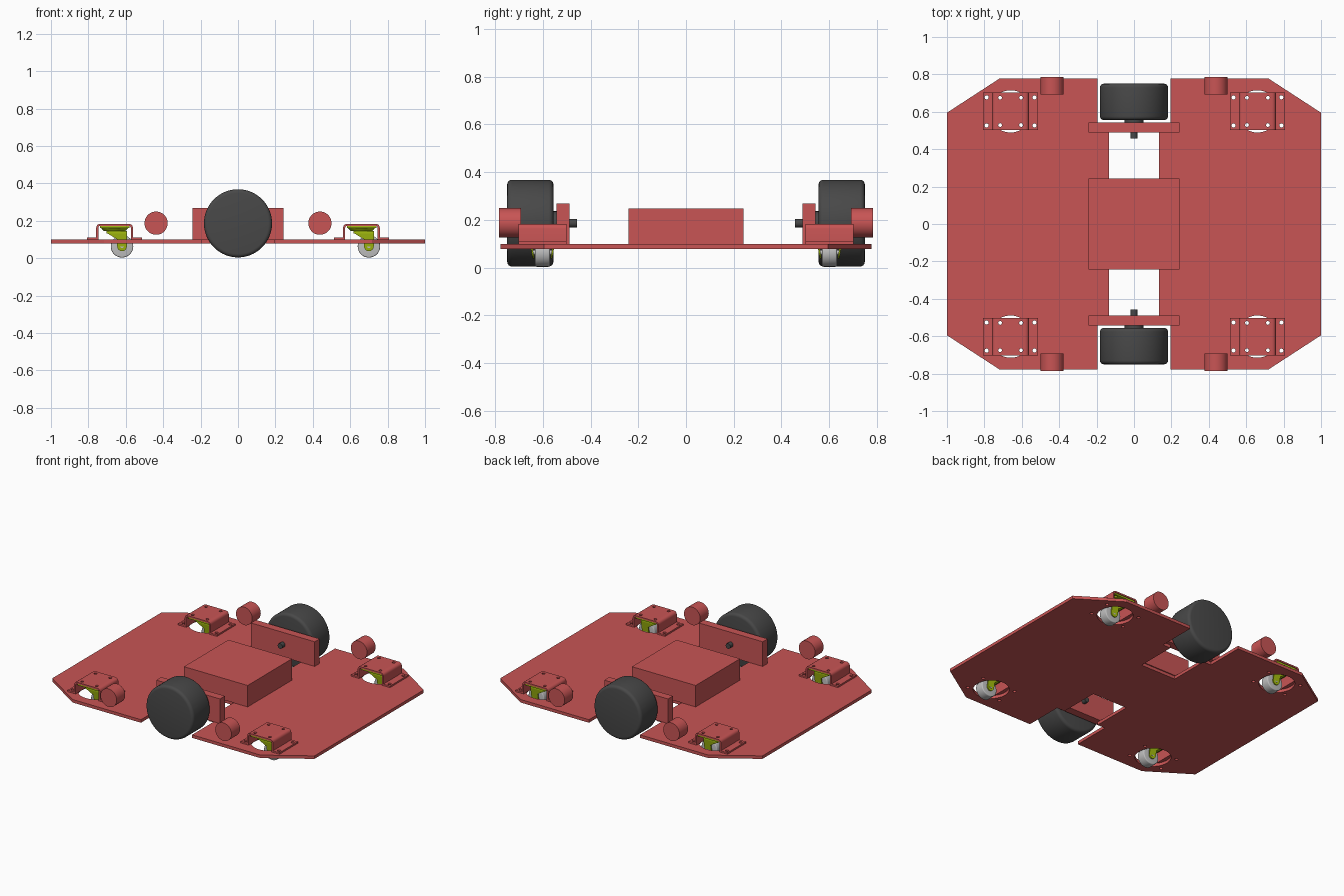
import bpy, bmesh, math
from mathutils import Vector

cube = bpy.data.objects.get("Cube")
if cube:
    bpy.data.objects.remove(cube, do_unlink=True)


def material(name, r, g, b):
    m = bpy.data.materials.new(name)
    m.use_nodes = True
    m.diffuse_color = (r, g, b, 1)
    m.node_tree.nodes["Principled BSDF"].inputs["Base Color"].default_value = (r, g, b, 1)
    return m


RED = material("red", 0.58, 0.09, 0.09)
BLACK = material("dark rubber", 0.065, 0.065, 0.065)
GREY = material("light grey", 0.52, 0.52, 0.52)
LIME = material("lime green", 0.38, 0.52, 0.005)


def finish(name, bm, mat, smooth=False):
    bmesh.ops.recalc_face_normals(bm, faces=bm.faces)
    me = bpy.data.meshes.new(name)
    bm.to_mesh(me)
    bm.free()
    ob = bpy.data.objects.new(name, me)
    bpy.context.collection.objects.link(ob)
    if mat:
        me.materials.append(mat)
    if smooth:
        select(ob)
        bpy.ops.object.shade_smooth_by_angle(angle=math.radians(35))
    return ob


def select(ob):
    bpy.ops.object.select_all(action="DESELECT")
    ob.select_set(True)
    bpy.context.view_layer.objects.active = ob


def prism(pts, axis, lo, hi):
    """Extrude a 2D outline along y (outline in xz) or z (outline in xy)."""
    bm = bmesh.new()
    place = (lambda a, b: (a, lo, b)) if axis == "y" else (lambda a, b: (a, b, lo))
    face = bm.faces.new([bm.verts.new(place(a, b)) for a, b in pts])
    step = Vector((0, hi - lo, 0)) if axis == "y" else Vector((0, 0, hi - lo))
    new = bmesh.ops.extrude_face_region(bm, geom=[face])["geom"]
    bmesh.ops.translate(bm, vec=step, verts=[v for v in new if isinstance(v, bmesh.types.BMVert)])
    return bm


def circle(cx, cy, r, n=32):
    return [(cx + r * math.cos(math.tau * i / n), cy + r * math.sin(math.tau * i / n)) for i in range(n)]


def rod(name, x, z, r, y0, y1, mat, bevel=0, n=48):
    bm = prism(circle(x, z, r, n), "y", y0, y1)
    if bevel:
        rims = [e for e in bm.edges if abs(e.verts[0].co.y - e.verts[1].co.y) < 1e-5]
        bmesh.ops.bevel(bm, geom=rims, offset=bevel, segments=4, profile=0.5, affect="EDGES")
    return finish(name, bm, mat, True)


def box(name, x0, x1, y0, y1, z0, z1, mat):
    return finish(name, prism([(x0, y0), (x1, y0), (x1, y1), (x0, y1)], "z", z0, z1), mat)


def drill(ob, holes):
    """Cut vertical round holes given as (x, y, radius)."""
    bm = bmesh.new()
    for x, y, r in holes:
        part = prism(circle(x, y, r, 48 if r > 0.05 else 16), "z", -0.1, 0.4)
        bmesh.ops.recalc_face_normals(part, faces=part.faces)
        me = bpy.data.meshes.new("tmp")
        part.to_mesh(me)
        part.free()
        bm.from_mesh(me)
        bpy.data.meshes.remove(me)
    cutter = finish("hole_cutter", bm, None)
    cutter.hide_render = True
    mod = ob.modifiers.new("holes", "BOOLEAN")
    mod.operation, mod.solver, mod.object = "DIFFERENCE", "EXACT", cutter
    select(ob)
    bpy.ops.object.modifier_apply(modifier=mod.name)
    bpy.data.objects.remove(cutter, do_unlink=True)


CX, CY = 0.66, 0.602          # caster station
AXLE = 0.186                  # drive axle height
corners = [(sx, sy) for sx in (-1, 1) for sy in (-1, 1)]


def foot_holes(x, y):
    return [(x + a * 0.128, y + b * 0.075, 0.011) for a, b in corners]


def top_holes(x, y):
    return [(x + a * 0.056, y + b * 0.073, 0.010) for a, b in corners]


# Deck: chamfered board with stepped notches front and back
quarter = [(0.135, 0.235), (0.135, 0.515), (0.195, 0.515), (0.195, 0.779), (0.717, 0.779), (1, 0.595)]
right = quarter + [(x, -y) for x, y in reversed(quarter)]
deck = finish("deck", prism(right + [(-x, -y) for x, y in right], "z", 0.078, 0.099), RED)
drill(deck, [h for a, b in corners
             for h in foot_holes(a * CX, b * CY) + [(a * CX, b * CY, 0.113)]])

# Central housing
box("central_housing", -0.243, 0.243, -0.242, 0.242, 0.099, 0.247, RED)


def bracket(name, x, y):
    """Hat-shaped sheet bracket with rounded bends."""
    t, base, top = 0.011, 0.099, 0.183
    half = [(0.148, base), (0.148, base + t), (0.098, base + t), (0.098, top)]
    inner = [(-0.087, base), (-0.087, top - t), (0.087, top - t), (0.087, base)]
    pts = [(x + a, z) for a, z in half + [(-a, z) for a, z in reversed(half)] + inner]
    bm = prism(pts, "y", y - 0.1, y + 0.1)
    for level, radius in ((top, 0.02), (top - t, 0.009)):
        bends = [e for e in bm.edges if abs(e.verts[0].co.y - e.verts[1].co.y) > 0.1
                 and all(abs(v.co.z - level) < 1e-4 for v in e.verts)]
        bmesh.ops.bevel(bm, geom=bends, offset=radius, segments=4, profile=0.5, affect="EDGES")
    ob = finish(name, bm, RED, True)
    drill(ob, foot_holes(x, y) + top_holes(x, y))


def caster(tag, x, y):
    """Swivel caster trailing toward +x."""
    plate = box("caster_plate_" + tag, x - 0.078, x + 0.08, y - 0.095, y + 0.095, 0.161, 0.172, LIME)
    drill(plate, top_holes(x, y))
    # Tapered swivel race
    bm = prism(circle(x, y, 0.072), "z", 0.145, 0.161)
    for v in bm.verts:
        if v.co.z < 0.15:
            v.co.x, v.co.y = x + (v.co.x - x) * 0.8, y + (v.co.y - y) * 0.8
    finish("caster_race_" + tag, bm, LIME, True)
    # Fork crown and two flared cheeks
    box("fork_crown_" + tag, x - 0.042, x + 0.066, y - 0.058, y + 0.058, 0.132, 0.146, LIME)
    wx, wz = x + 0.04, 0.063
    tip = [(wx + 0.026 * math.cos(a), wz - 0.026 * math.sin(a))
           for a in [math.pi * i / 8 for i in range(9)]]
    outline = tip + [(x + 0.014, 0.1), (x - 0.04, 0.134), (x + 0.066, 0.134)]
    for side in (-1, 1):
        bm = prism(outline, "y", 0.034, 0.041)
        for v in bm.verts:
            v.co.y = y + side * (v.co.y + max(0, v.co.z - 0.04) * 0.18)
        finish("fork_cheek_" + tag, bm, LIME, True)
    rod("caster_wheel_" + tag, wx, wz, 0.06, y - 0.031, y + 0.031, GREY, 0.006)
    rod("caster_axle_" + tag, wx, wz, 0.01, y - 0.045, y + 0.045, GREY, 0, 16)


# Caster stations and corner sensor cylinders
for sx, sy in corners:
    tag = ("back" if sy > 0 else "front") + ("_left" if sx > 0 else "_right")
    bracket("caster_bracket_" + tag, sx * CX, sy * CY)
    caster(tag, sx * CX, sy * CY)
    rod("sensor_" + tag, sx * 0.438, 0.187, 0.062, *sorted((sy * 0.692, sy * 0.785)), RED)

# Drive wheels with hub, shaft and upright mount
for tag, s in (("front", -1), ("back", 1)):
    span = lambda a, b: sorted((s * a, s * b))
    rod("drive_wheel_" + tag, 0, AXLE, 0.182, *span(0.556, 0.75), BLACK, 0.02, 96)
    rod("wheel_hub_" + tag, 0, AXLE, 0.05, *span(0.543, 0.57), BLACK)
    rod("drive_shaft_" + tag, 0, AXLE, 0.018, *span(0.458, 0.56), BLACK, 0, 16)
    box("motor_mount_" + tag, -0.243, 0.243, *span(0.489, 0.543), 0.099, 0.269, RED)
